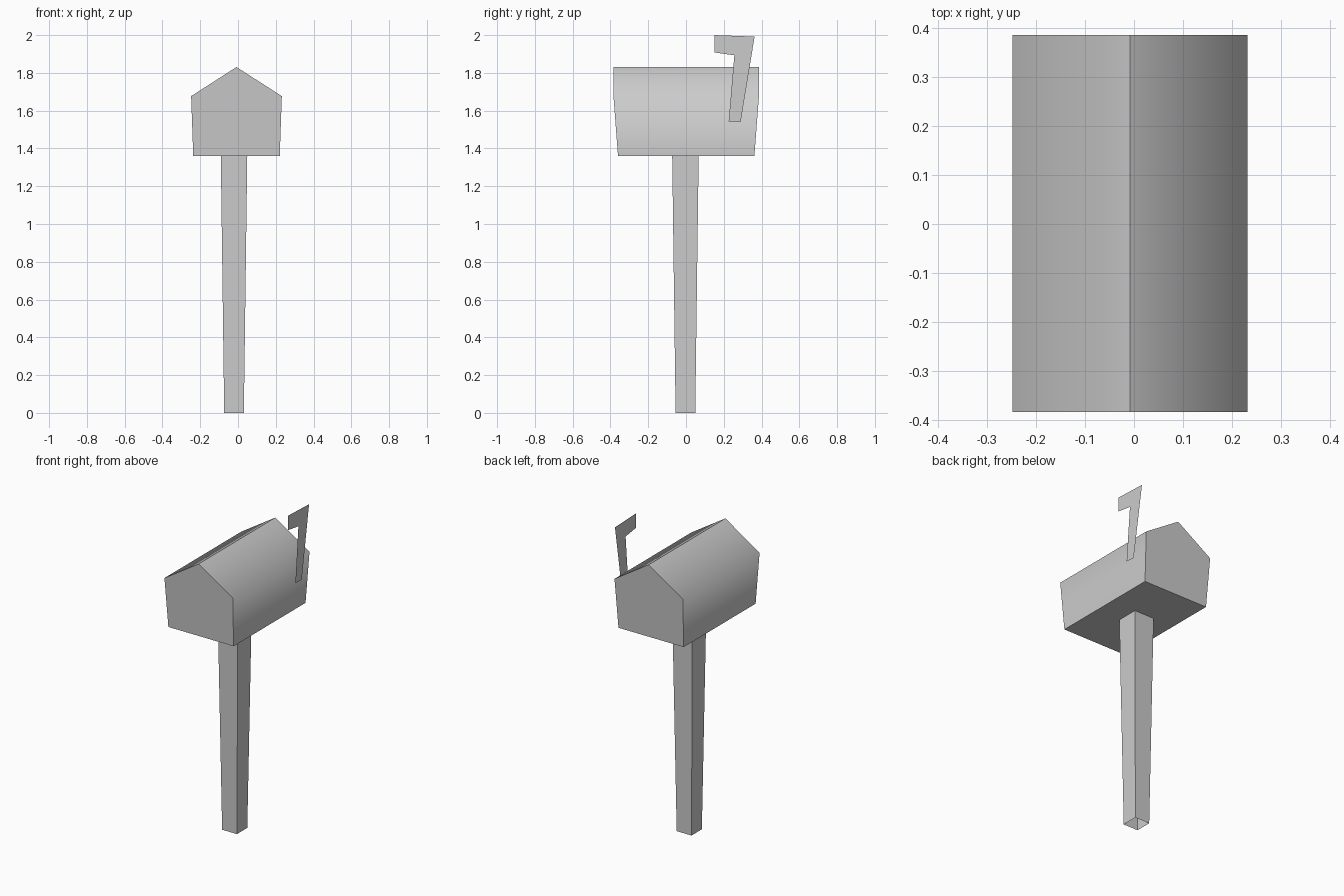
import bpy, bmesh

if "Cube" in bpy.data.objects:
    bpy.data.objects.remove(bpy.data.objects["Cube"])


def make_object(name, bm):
    mesh = bpy.data.meshes.new(name)
    bm.to_mesh(mesh)
    bm.free()
    obj = bpy.data.objects.new(name, mesh)
    bpy.context.collection.objects.link(obj)
    return obj


# Post: tapered square tube, open at both ends
bm = bmesh.new()
rings = []
for half, z in ((0.052, 0.0), (0.07, 1.36)):
    rings.append([bm.verts.new((-0.021 + sx * half, -0.003 + sy * half, z))
                  for sx, sy in ((-1, -1), (1, -1), (1, 1), (-1, 1))])
for i in range(4):
    j = (i + 1) % 4
    bm.faces.new((rings[0][i], rings[0][j], rings[1][j], rings[1][i]))
make_object("post", bm)

# Mailbox body: gabled profile (x, z, half depth) joined front to back
CX, CY = -0.008, 0.001
profile = [(-0.229, 1.36, 0.361), (0.229, 1.36, 0.361), (0.24, 1.677, 0.385),
           (0.0, 1.831, 0.385), (-0.24, 1.677, 0.385)]
bm = bmesh.new()
front = [bm.verts.new((CX + x, CY - d, z)) for x, z, d in profile]
back = [bm.verts.new((CX + x, CY + d, z)) for x, z, d in profile]
bm.faces.new(front)
bm.faces.new(back[::-1])
n = len(profile)
for i in range(n):
    j = (i + 1) % n
    bm.faces.new((front[i], back[i], back[j], front[j]))
bmesh.ops.recalc_face_normals(bm, faces=bm.faces)

# Walls flow smoothly into the roof; every other edge stays crisp
for f in bm.faces:
    f.smooth = True
for e in bm.edges:
    e.smooth = False
for i in (2, 4):
    bm.edges.get((front[i], back[i])).smooth = True
make_object("mailbox_body", bm)

# Flag: thin flat sheet beside the right wall
outline = [(0.151, 2.0), (0.151, 1.908), (0.256, 1.893),
           (0.226, 1.543), (0.289, 1.54), (0.363, 1.992)]
bm = bmesh.new()
bm.faces.new([bm.verts.new((0.245, y, z)) for y, z in outline])
make_object("flag", bm)
